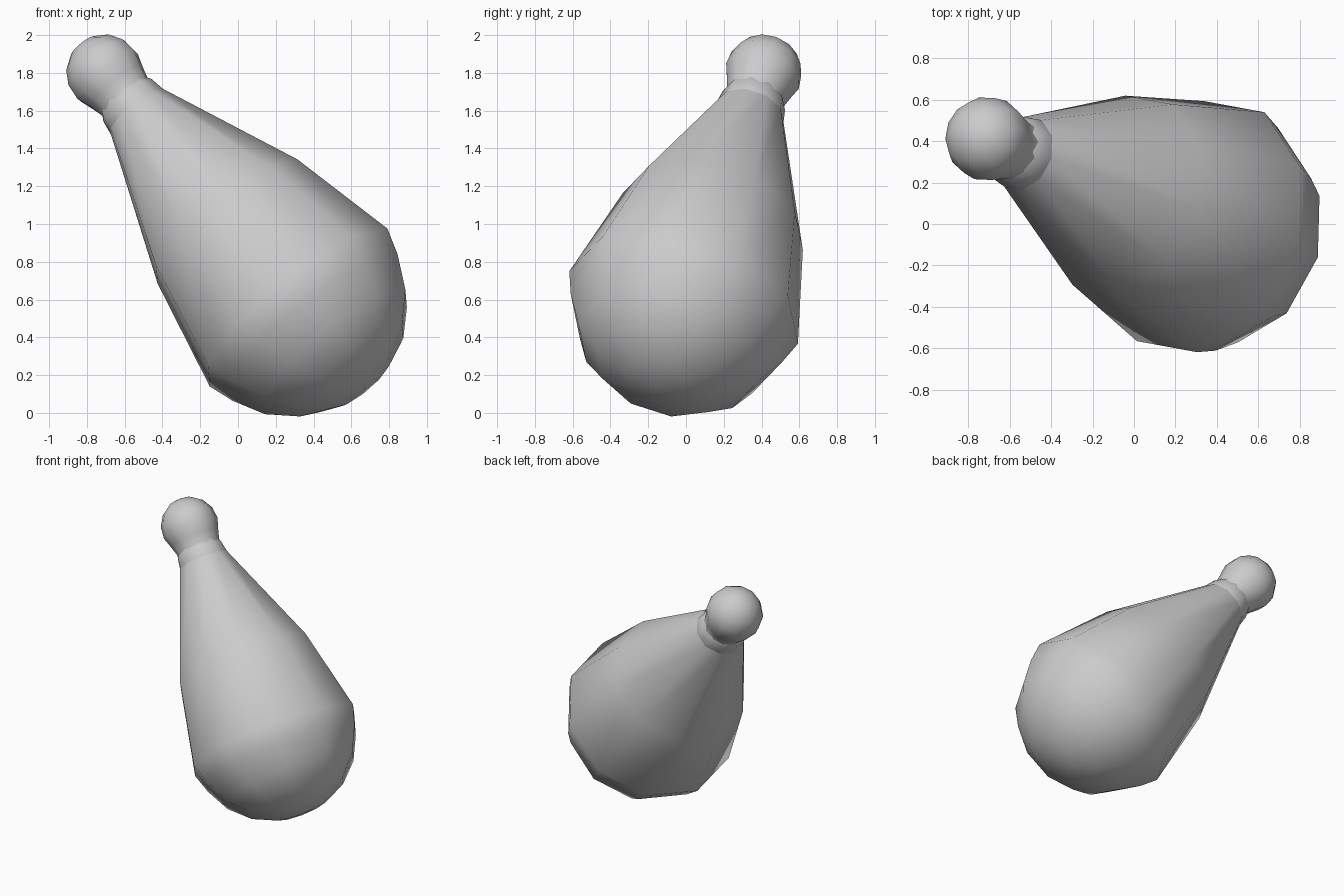
import bpy, bmesh, math
from mathutils import Vector, Matrix

cube = bpy.data.objects.get("Cube")
if cube:
    bpy.data.objects.remove(cube, do_unlink=True)

# One plain grey for everything
grey = bpy.data.materials.new("plain grey")
grey.use_nodes = True
colour = (0.6, 0.6, 0.6, 1)
grey.diffuse_color = colour
grey.node_tree.nodes["Principled BSDF"].inputs["Base Color"].default_value = colour

# Leaning axis, from the knob down to the middle of the thick end
knob_centre = Vector((-0.705, 0.41, 1.80))
bulb_centre = Vector((0.29, 0.0, 0.595))
w = (bulb_centre - knob_centre).normalized()
u = w.cross(Vector((0, 0, 1))).normalized() * -1
v = w.cross(u)
frame = Matrix((u, v, w)).transposed().to_4x4()
frame.translation = bulb_centre


def lathe(name, profile, sides, phase):
    """Turn (radius, distance) pairs about the leaning axis; ends are closed."""
    bm = bmesh.new()
    rings = []
    for radius, along in profile:
        if radius == 0:
            rings.append([bm.verts.new((0, 0, along))] * sides)
            continue
        angles = [phase + math.tau * i / sides for i in range(sides)]
        rings.append([bm.verts.new((radius * math.cos(a), radius * math.sin(a), along))
                      for a in angles])
    for low, high in zip(rings, rings[1:]):
        for i in range(sides):
            j = (i + 1) % sides
            corners = dict.fromkeys((low[i], low[j], high[j], high[i]))
            bm.faces.new(list(corners))
    for ring in (rings[0], rings[-1]):
        if ring[0] is not ring[1]:
            bm.faces.new(ring)
    bmesh.ops.recalc_face_normals(bm, faces=bm.faces)
    bm.transform(frame)
    mesh = bpy.data.meshes.new(name)
    bm.to_mesh(mesh)
    bm.free()
    mesh.materials.append(grey)
    obj = bpy.data.objects.new(name, mesh)
    bpy.context.collection.objects.link(obj)
    return obj


def arc(radius, centre, start, end, steps):
    """Quarter-style arc of profile points; angles are measured from the axis."""
    points = []
    for i in range(steps + 1):
        a = math.radians(start + (end - start) * i / steps)
        r = radius * math.sin(a)
        points.append((r if r > 0.001 else 0, centre - radius * math.cos(a)))
    return points


length = (bulb_centre - knob_centre).length
phase = math.radians(9)

# Meaty body: straight taper, then a rounded thick end
taper = [(0.185, -1.34), (0.50, -0.56), (0.635, 0.05)]
body = lathe("body", taper + arc(0.62, 0, 108, 180, 4), 10, phase)

# Bone: round knob running into a short neck
knob = lathe("bone_knob", arc(0.205, -length, 0, 120, 5)
             + [(0.16, -1.45), (0.165, -1.25)], 12, 0)

# Thin collar where the bone enters the body
collar = lathe("collar", [(0.15, -1.46), (0.172, -1.42), (0.185, -1.34), (0.18, -1.30)],
               10, phase)

bpy.ops.object.select_all(action="DESELECT")
for obj in (body, knob, collar):
    obj.select_set(True)
bpy.context.view_layer.objects.active = body
bpy.ops.object.shade_smooth_by_angle(angle=math.radians(60))
